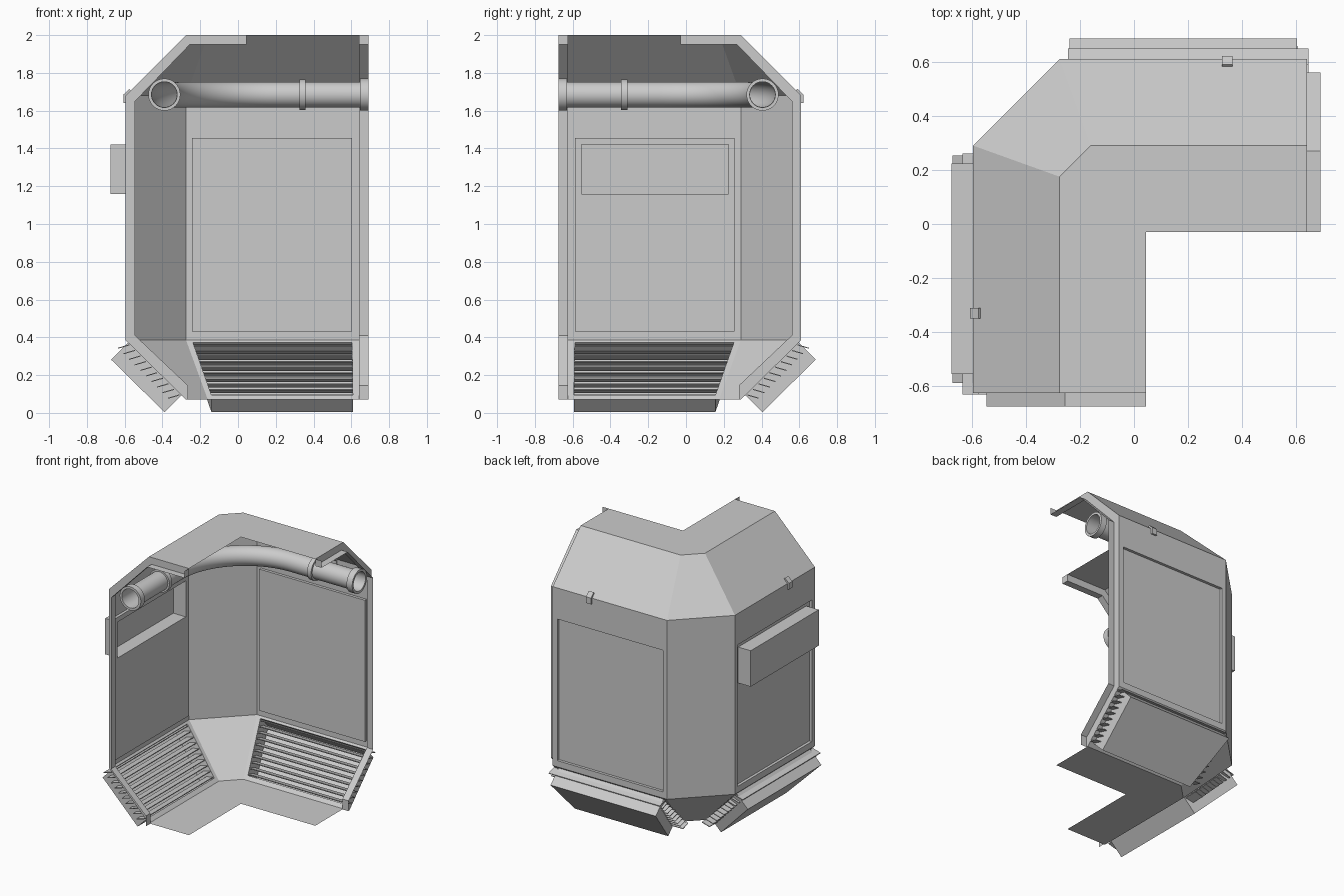
import bpy, bmesh, math
from mathutils import Vector

if "Cube" in bpy.data.objects:
    bpy.data.objects.remove(bpy.data.objects["Cube"])

# Corner corridor section. One leg is described by (t along the leg, d outward, z);
# the other leg is its reflection across the diagonal.
K, END, TIP = 0.015, 0.64, 0.69


def place(t, d, z, mirrored):
    return Vector((K - d, K - t, z)) if mirrored else Vector((t, d, z))


def finish(name, bm, smooth=False, fix=True):
    bmesh.ops.remove_doubles(bm, verts=bm.verts, dist=1e-5)
    if fix:
        bmesh.ops.recalc_face_normals(bm, faces=bm.faces)
    me = bpy.data.meshes.new(name)
    bm.to_mesh(me)
    bm.free()
    ob = bpy.data.objects.new(name, me)
    bpy.context.collection.objects.link(ob)
    if smooth:
        bpy.context.view_layer.objects.active = ob
        ob.select_set(True)
        bpy.ops.object.shade_smooth_by_angle(angle=math.radians(35))
        ob.select_set(False)
    return ob


def face(bm, pts):
    clean = [p for i, p in enumerate(pts) if (p - pts[i - 1]).length > 1e-5]
    bm.faces.new([bm.verts.new(p) for p in clean])


def window(bm, quad, u0, u1, v0, v1, push):
    """Cut a bilinear window in a quad; return its corners moved by push."""
    a, b, c, d = quad
    at = lambda u, v: a.lerp(b, u).lerp(d.lerp(c, u), v)
    hole = [at(u0, v0), at(u1, v0), at(u1, v1), at(u0, v1)]
    moved = [p + push for p in hole]
    for i in range(4):
        j = (i + 1) % 4
        face(bm, [quad[i], quad[j], hole[j], hole[i]])
        face(bm, [hole[i], hole[j], moved[j], moved[i]])
    return moved


# Cross-section of the shell: (d, z, corner chamfer)
outer = [(-0.03, 2.0, 0), (0.29, 2.0, 0.115), (0.61, 1.68, 0.32),
         (0.61, 0.385, 0.32), (0.29, 0.07, 0.115), (-0.03, 0.07, 0)]
inner = [(-0.03, 1.95), (0.27, 1.95), (0.56, 1.65), (0.56, 0.41),
         (0.28, 0.145), (0.28, 0.07)]

# Shell: ceiling, slopes, walls with panels, vent boxes and floor
bm = bmesh.new()
for m in (False, True):
    out = place(0, 1, 0, m) - place(0, 0, 0, m)
    for i, ((d0, z0, c0), (d1, z1, c1)) in enumerate(zip(outer, outer[1:])):
        near0, near1 = K - d0 + c0, K - d1 + c1
        # quad runs bottom-corner, bottom-end, top-end, top-corner
        quad = [place(near1, d1, z1, m), place(END, d1, z1, m),
                place(END, d0, z0, m), place(near0, d0, z0, m)]
        if i == 2:      # recessed wall panel, with a niche on the left leg
            panel = window(bm, quad, 0.035, 0.96, 0.035, 0.826, -0.02 * out)
            if m:
                panel = window(bm, panel, 0.04, 0.96, 0.712, 0.966, 0.10 * out)
            face(bm, panel)
        elif i == 3:    # vent opening with a box behind it
            push = 0.09 * out + Vector((0, 0, -0.09))
            face(bm, window(bm, quad, 0.035, 0.96, 0.075, 0.96, push))
        else:
            face(bm, quad)
for (d0, z0, c0), (d1, z1, c1) in zip(outer, outer[1:]):
    if c0 or c1:        # chamfered corner
        face(bm, [place(K - d0 + c0, d0, z0, False), place(K - d0 + c0, d0, z0, True),
                  place(K - d1 + c1, d1, z1, True), place(K - d1 + c1, d1, z1, False)])
finish("wall_shell", bm)


def prism(name, profile, t0, t1, m):
    bm = bmesh.new()
    a = [place(t0, d, z, m) for d, z in profile]
    b = [place(t1, d, z, m) for d, z in profile]
    face(bm, a)
    face(bm, b)
    for i in range(len(a)):
        face(bm, [a[i - 1], a[i], b[i], b[i - 1]])
    return finish(name, bm)


def tube(name, path, m=False, segs=32):
    """Skin circles given as (x, y, heading, radius)."""
    bm = bmesh.new()
    rings = []
    for x, y, h, r in path:
        ring = []
        for k in range(segs):
            a = 2 * math.pi * k / segs
            s = r * math.cos(a)
            ring.append(bm.verts.new(place(x - s * math.sin(h), y + s * math.cos(h),
                                           1.685 + r * math.sin(a), m)))
        rings.append(ring)
    for p, q in zip(rings, rings[1:]):
        for k in range(segs):
            bm.faces.new([p[k - 1], p[k], q[k], q[k - 1]])
    return finish(name, bm, smooth=True)


# Pipe with a wide bend round the corner
PD, R = 0.405, 0.55
px = K - PD
path = [(px, K - 0.65, math.pi / 2, 0.068)]
for i in range(25):
    a = math.pi - i * math.pi / 48
    path.append((px + R + R * math.cos(a), PD - R + R * math.sin(a), a - math.pi / 2, 0.068))
path.append((0.65, PD, 0, 0.068))
tube("pipe", path)

for m in (False, True):
    side = "left" if m else "back"

    # End cap and the inset trim projecting from it
    bm = bmesh.new()
    face(bm, [place(END, p[0], p[1], m) for p in outer[:5]] +
         [place(END, d, z, m) for d, z in reversed(inner)])
    lip = [(-0.03, 2.0)] + inner
    for (d0, z0), (d1, z1) in zip(lip, lip[1:]):
        face(bm, [place(END, d0, z0, m), place(TIP, d0, z0, m),
                  place(TIP, d1, z1, m), place(END, d1, z1, m)])
    finish(side + "_end_trim", bm)

    # Vent slats
    n = 10
    for i in range(n):
        f = i / (n - 1)
        d, z = 0.325 + 0.265 * f, 0.098 + 0.265 * f
        prism(f"{side}_vent_slat_{i + 1}",
              [(d, z), (d + 0.06, z - 0.018), (d + 0.06, z - 0.023), (d, z - 0.006)],
              -0.245, 0.645, m)

    # Pipe end flange and clamp ring
    ends = [(0.645, 0.068), (0.645, 0.085), (0.69, 0.085), (0.69, 0.068), (0.645, 0.068)]
    tube(side + "_pipe_flange", [(t, PD, 0, r) for t, r in ends], m)
    ring = [(0.326, 0.066), (0.326, 0.081), (0.358, 0.081), (0.358, 0.066)]
    tube(side + "_pipe_clamp", [(t, PD, 0, r) for t, r in ring], m)

    # Bracket clip showing through the outer wall
    prism(side + "_pipe_clip", [(0.575, 1.70), (0.59, 1.715), (0.622, 1.685),
                                (0.622, 1.64), (0.605, 1.64), (0.605, 1.67)], 0.325, 0.365, m)
